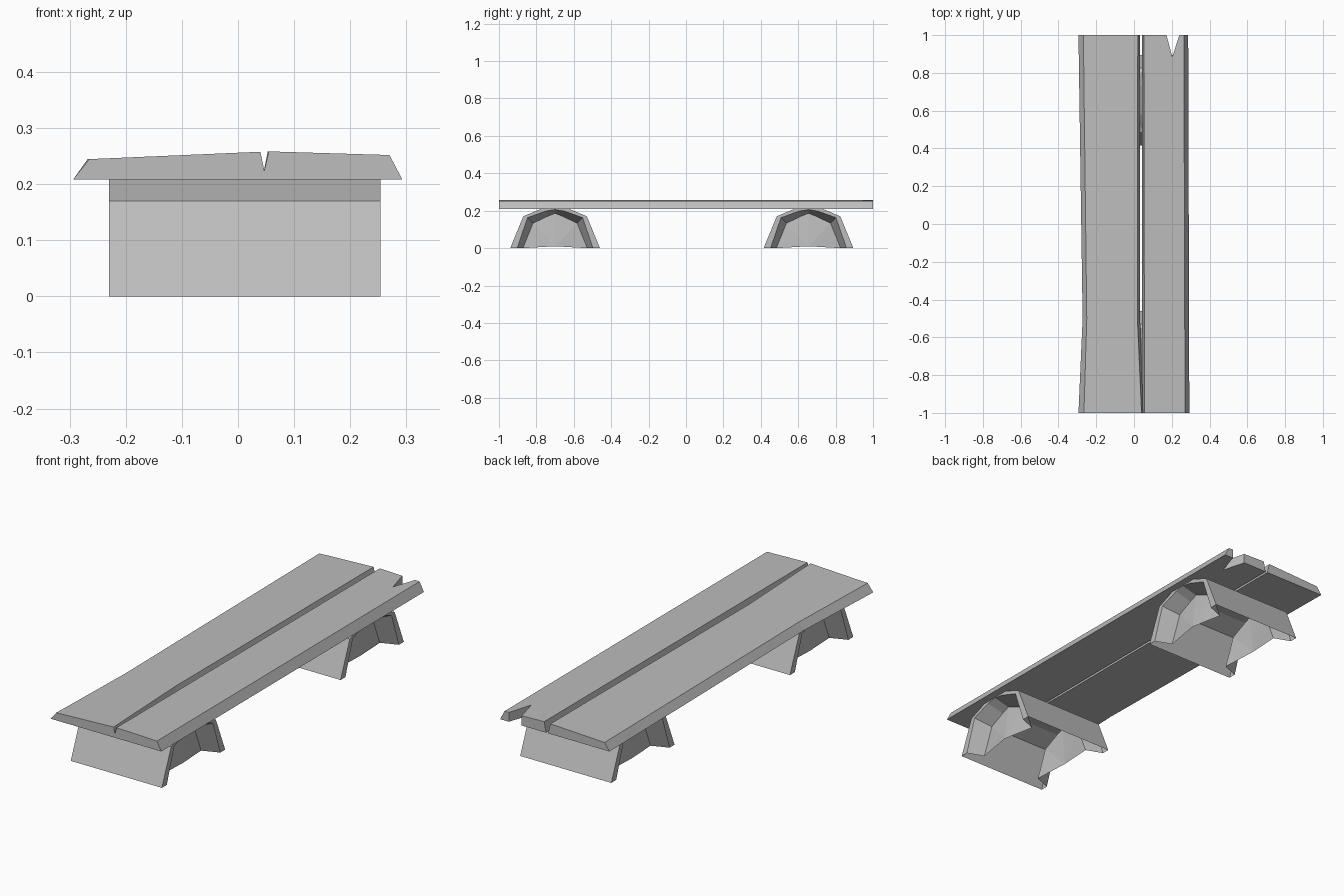
import bpy
import bmesh

cube = bpy.data.objects.get("Cube")
if cube:
    bpy.data.objects.remove(cube, do_unlink=True)

stone = bpy.data.materials.new("plain grey")
stone.use_nodes = True
GREY = (0.51, 0.51, 0.51, 1)
stone.diffuse_color = GREY
stone.node_tree.nodes["Principled BSDF"].inputs["Base Color"].default_value = GREY


def finish(bm, name):
    bmesh.ops.recalc_face_normals(bm, faces=bm.faces)
    mesh = bpy.data.meshes.new(name)
    bm.to_mesh(mesh)
    bm.free()
    mesh.materials.append(stone)
    obj = bpy.data.objects.new(name, mesh)
    bpy.context.collection.objects.link(obj)


def add_ring(bm, points):
    return [bm.verts.new(p) for p in points]


def bridge(bm, a, b, closed=False):
    n = len(a)
    for i in range(n if closed else n - 1):
        j = (i + 1) % n
        bm.faces.new((a[i], a[j], b[j], b[i]))


# Planks: matching lower and upper outlines joined by sloping sides
def plank(name, lower, upper, top_height):
    bm = bmesh.new()
    low = add_ring(bm, [(x, y, 0.208) for x, y in lower])
    top = add_ring(bm, [(x, y, top_height(x)) for x, y in upper])
    bridge(bm, low, top, closed=True)
    bm.faces.new(low)
    bm.faces.new(top)
    finish(bm, name)


plank("wide_plank",
      [(-0.294, -1), (0.05, -1), (0.032, -0.5), (0.032, 1), (-0.294, 1), (-0.272, -0.5)],
      [(-0.265, -1), (0.04, -1), (0.018, -0.5), (0.02, 1), (-0.268, 1), (-0.25, -0.5)],
      lambda x: 0.256 + 0.043 * x)

notch = [(0.24, 1), (0.203, 0.885), (0.172, 1)]
plank("split_plank",
      [(0.043, -1), (0.293, -1), (0.287, 1)] + notch + [(0.043, 1)],
      [(0.055, -1), (0.27, -1), (0.264, 1)] + notch + [(0.053, 1)],
      lambda x: 0.26 - 0.03 * x)


# Legs: thin arched shells, open below, with a bulging wall set into each end
HALF, MID_X, RECESS = 0.242, 0.012, 0.08
OUTER = [(0.24, 0), (0.17, 0.17), (0.075, 0.21), (0, 0.21)]
RIM = [(0.203, 0), (0.147, 0.163), (0.05, 0.198), (0, 0.206)]
INNER = [(0.172, 0), (0.118, 0.133), (0.04, 0.17), (0, 0.186)]


def arch(half, x, y):
    left = [(x, y - w, z) for w, z in half]
    return left + [(x, y + w, z) for w, z in reversed(half[:-1])]


def leg(name, y):
    bm = bmesh.new()
    deep = HALF - RECESS
    layout = [(INNER, -deep), (RIM, -HALF), (OUTER, -HALF),
              (OUTER, HALF), (RIM, HALF), (INNER, deep)]
    rings = [add_ring(bm, arch(p, MID_X + x, y)) for p, x in layout]
    for a, b in zip(rings, rings[1:]):
        bridge(bm, a, b)

    # End walls fan out from a raised point near the ground
    for skin, side in ((rings[0], -1), (rings[-1], 1)):
        hub = bm.verts.new((MID_X + side * (deep + 0.02), y, 0.01))
        for a, b in zip(skin, skin[1:]):
            bm.faces.new((a, b, hub))
    finish(bm, name)


leg("front_leg", -0.70)
leg("back_leg", 0.655)
